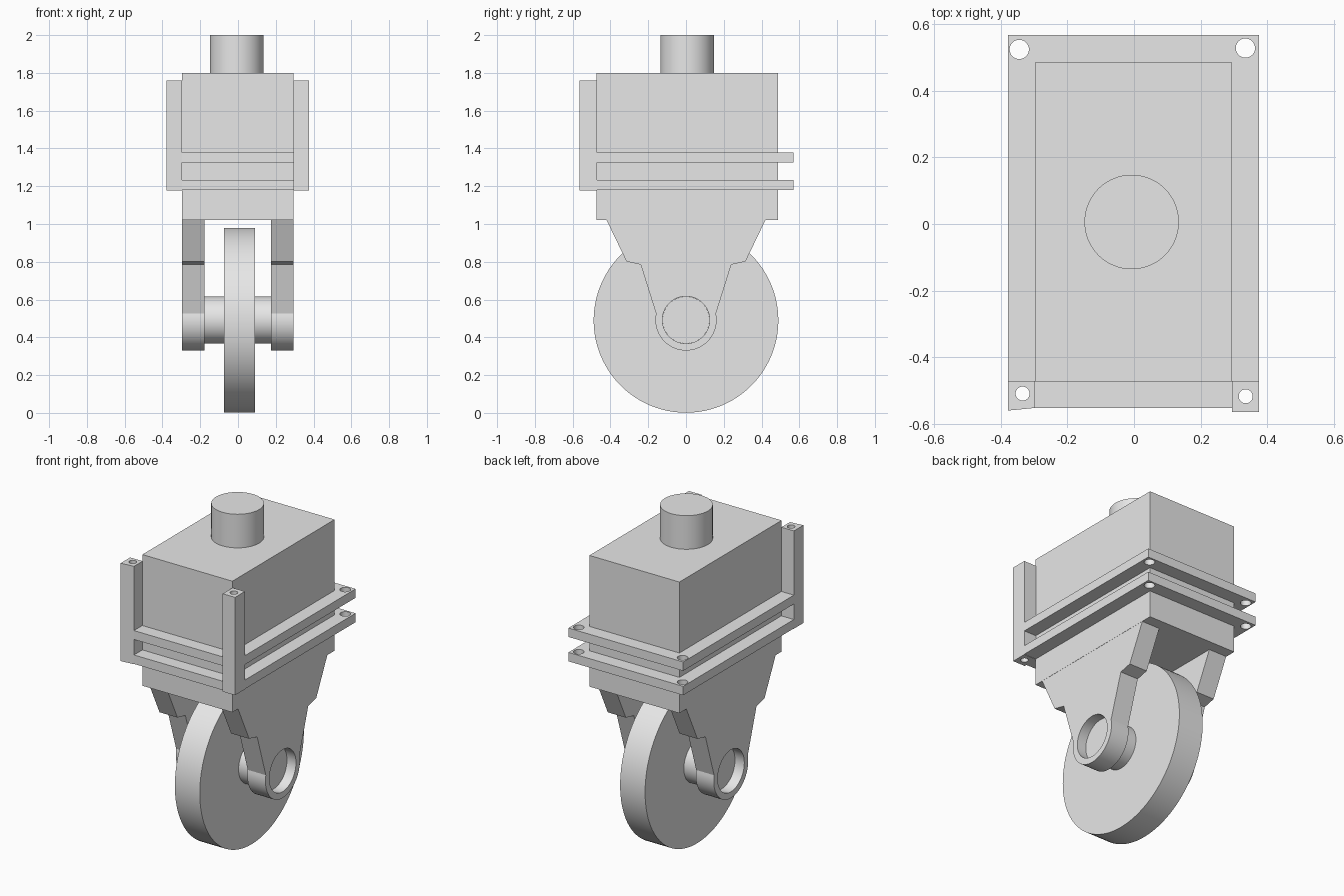
import bpy, bmesh, math
from mathutils import Matrix, Vector

default = bpy.data.objects.get("Cube")
if default:
    bpy.data.objects.remove(default, do_unlink=True)

grey = bpy.data.materials.new("light grey")
grey.use_nodes = True
grey.diffuse_color = (0.8, 0.8, 0.8, 1)
grey.node_tree.nodes["Principled BSDF"].inputs["Base Color"].default_value = (0.8, 0.8, 0.8, 1)


def finish(name, bm):
    bmesh.ops.recalc_face_normals(bm, faces=bm.faces)
    mesh = bpy.data.meshes.new(name)
    bm.to_mesh(mesh)
    bm.free()
    mesh.materials.append(grey)
    obj = bpy.data.objects.new(name, mesh)
    bpy.context.collection.objects.link(obj)
    return obj


def prism(name, outline, start, end, axis="Z"):
    """Extrude an outline along Z (points are x, y) or X (points are y, z)."""
    bm = bmesh.new()
    place = (lambda a, b: (a, b, start)) if axis == "Z" else (lambda a, b: (start, a, b))
    step = Vector((0, 0, end - start)) if axis == "Z" else Vector((end - start, 0, 0))
    face = bm.faces.new([bm.verts.new(place(a, b)) for a, b in outline])
    side = bmesh.ops.extrude_face_region(bm, geom=[face], use_keep_orig=True)
    moved = [v for v in side["geom"] if isinstance(v, bmesh.types.BMVert)]
    bmesh.ops.translate(bm, verts=moved, vec=step)
    return finish(name, bm)


def rect(x0, x1, y0, y1):
    return [(x0, y0), (x1, y0), (x1, y1), (x0, y1)]


def cylinder(name, centre, radius, depth, axis="Z", sides=64):
    bm = bmesh.new()
    turn = Matrix.Rotation(math.pi / 2, 4, "Y") if axis == "X" else Matrix.Identity(4)
    bmesh.ops.create_cone(bm, cap_ends=True, segments=sides, radius1=radius, radius2=radius,
                          depth=depth, matrix=Matrix.Translation(centre) @ turn)
    return finish(name, bm)


def smooth(obj):
    bpy.ops.object.select_all(action="DESELECT")
    obj.select_set(True)
    bpy.context.view_layer.objects.active = obj
    bpy.ops.object.shade_smooth_by_angle(angle=math.radians(25))


def drill(obj, cutter):
    """Cut a hole, apply it and discard the cutter."""
    cutter.hide_render = True
    mod = obj.modifiers.new("hole", "BOOLEAN")
    mod.operation, mod.solver, mod.object = "DIFFERENCE", "EXACT", cutter
    bpy.context.view_layer.objects.active = obj
    bpy.ops.object.modifier_apply(modifier=mod.name)
    bpy.data.objects.remove(cutter, do_unlink=True)


# Housing and the stem on top
prism("housing", rect(-0.297, 0.295, -0.474, 0.486), 1.02, 1.8)
smooth(cylinder("stem", (-0.007, 0.006, 1.9), 0.142, 0.2))

# Two flange plates, notched at the front corners for the posts
flange = [(-0.297, -0.553), (0.295, -0.553), (0.295, -0.472), (0.376, -0.472),
          (0.376, 0.568), (-0.379, 0.568), (-0.379, -0.472), (-0.297, -0.472)]
for name, z in (("lower_flange", 1.18), ("upper_flange", 1.325)):
    plate = prism(name, flange, z, z + 0.053)
    for x, y in ((-0.345, 0.525), (0.335, 0.529)):
        drill(plate, cylinder("cutter", (x, y, z), 0.029, 0.4, sides=32))
    smooth(plate)

# Front corner posts, bored through
left_post = rect(0.295, 0.376, -0.565, -0.472)
right_post = [(-0.379, -0.561), (-0.297, -0.553), (-0.297, -0.472), (-0.379, -0.472)]
for name, outline, x, y in (("left_post", left_post, 0.336, -0.518),
                            ("right_post", right_post, -0.335, -0.51)):
    post = prism(name, outline, 1.178, 1.76)
    drill(post, cylinder("cutter", (x, y, 1.47), 0.021, 1.0, sides=32))
    smooth(post)

# Fork arms: stepped taper ending in a round eye
AXLE_Z = 0.492
arm = [(0.42, 1.02), (0.315, 0.802), (0.24, 0.785)]
eye = [(0.162 * math.cos(a), AXLE_Z + 0.162 * math.sin(a))
       for a in (math.radians(12 - 204 * i / 40) for i in range(41))]
outline = arm + eye + [(-y, z) for y, z in reversed(arm)]
for name, x0, x1 in (("left_fork_arm", 0.175, 0.294), ("right_fork_arm", -0.296, -0.178)):
    fork = prism(name, outline, x0, x1, "X")
    drill(fork, cylinder("cutter", ((x0 + x1) / 2, 0, AXLE_Z), 0.125, 0.3, "X"))
    smooth(fork)

# Wheel and the axle, which stops inside the arm bores
smooth(cylinder("wheel", (0.009, 0, 0.49), 0.489, 0.164, "X", 96))
smooth(cylinder("axle", (0, 0, AXLE_Z), 0.1245, 0.47, "X"))
